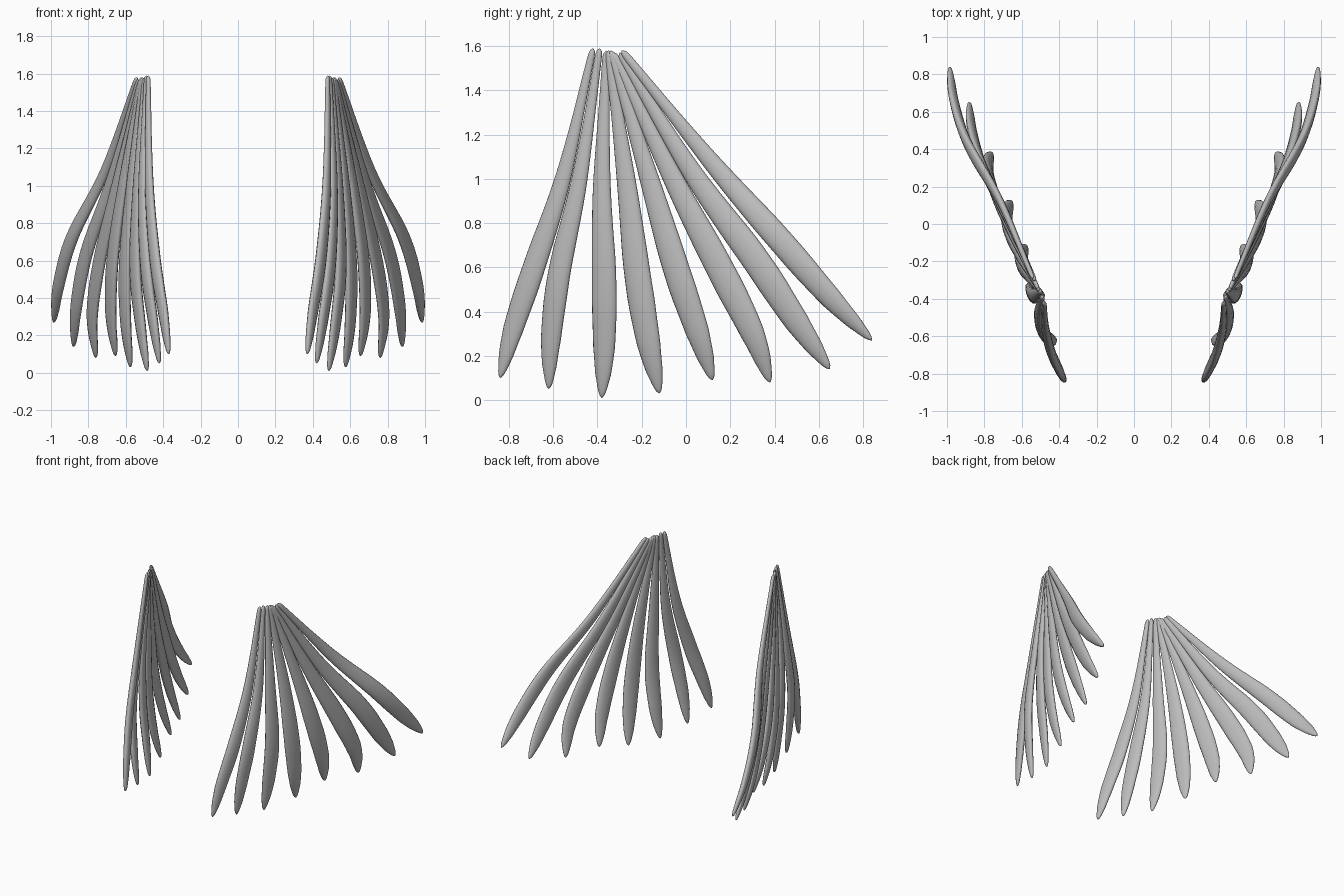
import bpy
import bmesh
from math import cos, sin, pi
from mathutils import Vector

cube = bpy.data.objects.get("Cube")
if cube:
    bpy.data.objects.remove(cube, do_unlink=True)

grey = bpy.data.materials.new("feather grey")
grey.use_nodes = True
colour = (0.5, 0.5, 0.5, 1)
grey.diffuse_color = colour
grey.node_tree.nodes["Principled BSDF"].inputs["Base Color"].default_value = colour

# Height fractions of the five path points, root to tip
LEVELS = (1, .62, .35, .15, 0)

# Each feather, front to back: root height, tip height, width, then (x, y) down its path
FEATHERS = [
    (1.59, .10, .11, (.48, -.42), (.475, -.55), (.445, -.68), (.4, -.78), (.37, -.84)),
    (1.59, .05, .11, (.49, -.39), (.51, -.48), (.495, -.57), (.455, -.61), (.42, -.62)),
    (1.58, .01, .12, (.5, -.36), (.54, -.38), (.55, -.37), (.52, -.37), (.485, -.38)),
    (1.58, .03, .13, (.51, -.35), (.575, -.27), (.605, -.22), (.6, -.17), (.575, -.12)),
    (1.58, .09, .13, (.515, -.34), (.615, -.17), (.67, -.05), (.68, .05), (.655, .12)),
    (1.57, .08, .135, (.52, -.33), (.65, -.06), (.74, .15), (.78, .3), (.76, .38)),
    (1.57, .14, .135, (.53, -.3), (.68, .03), (.81, .31), (.865, .5), (.88, .65)),
    (1.58, .27, .12, (.54, -.29), (.71, .11), (.885, .42), (.96, .65), (.985, .84)),
]

# Outline of a feather: (position along it, share of the full width)
OUTLINE = [(0, 0), (.006, .2), (.02, .3), (.2, .47), (.4, .72), (.6, .95),
           (.73, 1), (.85, .88), (.93, .64), (.98, .33), (.995, .15), (1, 0)]
SIDES = 14
STEPS = 36
FAN_DIRECTION = Vector((.37, 1, 0))


def catmull(p0, p1, p2, p3, u):
    """Smooth blend from p1 to p2."""
    return .5 * (2 * p1 + (p2 - p0) * u + (2 * p0 - 5 * p1 + 4 * p2 - p3) * u ** 2
                 + (3 * p1 - p0 - 3 * p2 + p3) * u ** 3)


def path_samples(points):
    """Dense points along a smooth path."""
    ext = [2 * points[0] - points[1], *points, 2 * points[-1] - points[-2]]
    dense = [catmull(*ext[i:i + 4], k / 20) for i in range(len(points) - 1) for k in range(20)]
    return dense + [points[-1]]


def along(dense, t):
    """Point at a share t of the path's length."""
    lengths = [(b - a).length for a, b in zip(dense, dense[1:])]
    left = t * sum(lengths)
    for a, b, size in zip(dense, dense[1:], lengths):
        if left <= size:
            return a.lerp(b, left / size)
        left -= size
    return dense[-1].copy()


def outline_width(t):
    for (a, wa), (b, wb) in zip(OUTLINE, OUTLINE[1:]):
        if t <= b:
            u = (t - a) / (b - a)
            return wa + (wb - wa) * u
    return 0


def build_feather(name, points, width, side):
    dense = path_samples([Vector((side * p[0], p[1], p[2])) for p in points])
    fan = Vector((side * FAN_DIRECTION.x, FAN_DIRECTION.y, 0))
    bm = bmesh.new()
    rings = []
    for i in range(1, STEPS):
        t = (1 - cos(pi * i / STEPS)) / 2
        centre = along(dense, t)
        tangent = (along(dense, min(t + .02, 1)) - along(dense, max(t - .02, 0))).normalized()
        across = (fan - tangent * fan.dot(tangent)).normalized()
        normal = tangent.cross(across)
        share = outline_width(t)
        half, thick = width / 2 * share, .025 * share ** .6
        rings.append([bm.verts.new(centre + across * half * cos(2 * pi * k / SIDES)
                                   + normal * thick * sin(2 * pi * k / SIDES))
                      for k in range(SIDES)])
    root, tip = bm.verts.new(dense[0]), bm.verts.new(dense[-1])
    for k in range(SIDES):
        n = (k + 1) % SIDES
        for a, b in zip(rings, rings[1:]):
            bm.faces.new((a[k], a[n], b[n], b[k]))
        bm.faces.new((root, rings[0][n], rings[0][k]))
        bm.faces.new((tip, rings[-1][k], rings[-1][n]))
    bmesh.ops.recalc_face_normals(bm, faces=bm.faces)
    for face in bm.faces:
        face.smooth = True
    mesh = bpy.data.meshes.new(name)
    bm.to_mesh(mesh)
    bm.free()
    mesh.materials.append(grey)
    bpy.context.collection.objects.link(bpy.data.objects.new(name, mesh))


# Two mirrored fans of feathers
for label, side in (("left", 1), ("right", -1)):
    for number, (top, bottom, width, *path) in enumerate(FEATHERS, 1):
        points = [(x, y, bottom + (top - bottom) * f) for (x, y), f in zip(path, LEVELS)]
        build_feather(f"{label}_feather_{number}", points, width, side)
